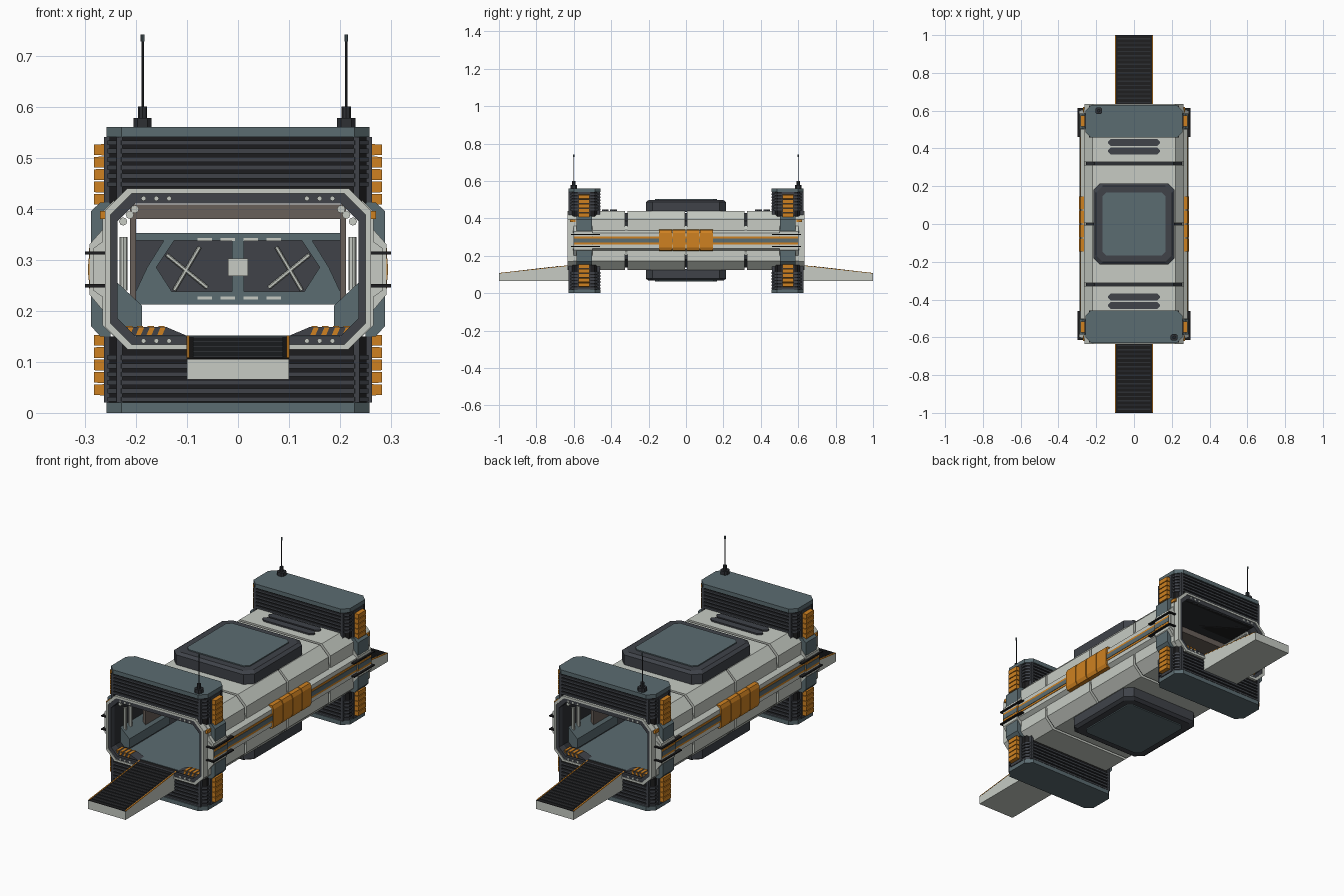
import bpy, bmesh, math
from mathutils import Matrix, Vector

if "Cube" in bpy.data.objects:
    bpy.data.objects.remove(bpy.data.objects["Cube"])


def mat(name, r, g, b):
    m = bpy.data.materials.new(name)
    m.diffuse_color = (r, g, b, 1)
    m.use_nodes = True
    m.node_tree.nodes["Principled BSDF"].inputs["Base Color"].default_value = m.diffuse_color
    return m


LIGHT = mat("pale grey", 0.57, 0.60, 0.55)
BLUE = mat("blue grey", 0.105, 0.15, 0.165)
DARK = mat("dark grey", 0.05, 0.055, 0.066)
DEEP = mat("charcoal", 0.026, 0.029, 0.034)
BLACK = mat("near black", 0.012, 0.012, 0.013)
ORANGE = mat("orange", 0.62, 0.22, 0.015)
BROWN = mat("brown grey", 0.14, 0.115, 0.10)


def place(p, axis, t):
    u, v = p
    return {"x": (t, u, v), "y": (u, t, v), "z": (u, v, t)}[axis]


def finish(name, bm, m):
    bmesh.ops.recalc_face_normals(bm, faces=bm.faces)
    me = bpy.data.meshes.new(name)
    bm.to_mesh(me)
    bm.free()
    me.materials.append(m)
    ob = bpy.data.objects.new(name, me)
    bpy.context.collection.objects.link(ob)
    return ob


def prism(name, pts, axis, a, b, m, top=1.0):
    """Extrude a 2D outline along an axis; top scales the far end."""
    bm = bmesh.new()
    lo = [bm.verts.new(place(p, axis, a)) for p in pts]
    hi = [bm.verts.new(place((p[0] * top, p[1] * top), axis, b)) for p in pts]
    bm.faces.new(lo)
    bm.faces.new(hi)
    n = len(pts)
    for i in range(n):
        j = (i + 1) % n
        bm.faces.new((lo[i], lo[j], hi[j], hi[i]))
    return finish(name, bm, m)


def ring(name, outer, inner, a, b, m):
    """Hollow tube along y between two outlines with equal point counts."""
    bm = bmesh.new()
    loops = [[bm.verts.new(place(p, "y", t)) for p in pts]
             for pts, t in ((outer, a), (outer, b), (inner, b), (inner, a))]
    n = len(outer)
    for k in range(4):
        A, B = loops[k], loops[(k + 1) % 4]
        for i in range(n):
            j = (i + 1) % n
            bm.faces.new((A[i], A[j], B[j], B[i]))
    return finish(name, bm, m)


def octo(x0, x1, y0, y1, c):
    return [(x0 + c, y0), (x1 - c, y0), (x1, y0 + c), (x1, y1 - c),
            (x1 - c, y1), (x0 + c, y1), (x0, y1 - c), (x0, y0 + c)]


def box(name, x0, x1, y0, y1, z0, z1, m):
    return prism(name, [(x0, y0), (x1, y0), (x1, y1), (x0, y1)], "z", z0, z1, m)


def rod(name, a, b, r, m, sides=8):
    a, b = Vector(a), Vector(b)
    bm = bmesh.new()
    rot = (b - a).to_track_quat("Z", "Y").to_matrix().to_4x4()
    bmesh.ops.create_cone(bm, cap_ends=True, segments=sides, radius1=r, radius2=r,
                          depth=(b - a).length, matrix=Matrix.Translation((a + b) / 2) @ rot)
    return finish(name, bm, m)


HULL = octo(-.265, .265, .125, .44, .046)
SEAM = octo(-.253, .253, .137, .428, .043)
BORE = octo(-.236, .236, .15, .41, .035)

# Hull: dark liner tube with pale armour segments around it
ring("hull_liner", SEAM, BORE, -.605, .605, DEEP)
for i, (a, b) in enumerate(((-.605, -.327), (-.313, -.006), (.006, .313), (.327, .605))):
    ring(f"hull_segment_{i}", HULL, SEAM, a, b, LIGHT)
box("cabin_floor", -.2, .2, -.6, .6, .149, .152, BLUE)

# Top and bottom hatches
for name, z, d in (("top", .44, 1), ("bottom", .125, -1)):
    prism(f"{name}_hatch_frame", octo(-.215, .215, -.215, .215, .035), "z", z - .005 * d, z + .047 * d, DARK)
    prism(f"{name}_hatch_lip", octo(-.215, .215, -.215, .215, .035), "z", z + .047 * d, z + .058 * d, DARK, .93)
    prism(f"{name}_hatch_panel", octo(-.167, .167, -.167, .167, .02), "z", z + .056 * d, z + .063 * d, BLUE)
for s in (-1, 1):
    for y in (.387, .432):
        prism("roof_vent", octo(-.137, .137, s * y - .018, s * y + .018, .014), "z", .435, .447, DARK)

# Side rails, stripes and centre grips
for s in (-1, 1):
    rail = [(s * .255, .205), (s * .262, .225), (s * .284, .24), (s * .284, .322), (s * .262, .338), (s * .255, .36)]
    prism("side_rail", rail, "y", -.605, .605, LIGHT)
    x = sorted((s * .27, s * .286))
    box("orange_stripe", *x, -.6, .6, .26, .302, ORANGE)
    x = sorted((s * .27, s * .288))
    box("stripe_centre", *x, -.6, .6, .27, .292, BLUE)
    for k in range(4):
        y = -.147 + k * .0735
        prism("side_grip", [(s * .255, .225), (s * .284, .228), (s * .292, .245), (s * .292, .322),
                            (s * .284, .338), (s * .255, .34)], "y", y + .002, y + .0715, ORANGE)

for e in (-1, 1):  # both ends
    def yr(a, b):
        return sorted((e * a, e * b))
    y0, y1 = yr(.458, .628)

    # Upper and lower louvred blocks with caps
    for name, za, zb, cap in (("upper", .41, .54, (.54, .56)), ("lower", .02, .15, (0, .02))):
        prism(f"{name}_block", octo(-.252, .252, y0 + .006, y1 - .006, .026), "z", za, zb, BLACK)
        prism(f"{name}_cap", octo(-.258, .258, y0 - .001, y1 + .001, .03), "z", *cap, BLUE)
        z_first = .443 if name == "upper" else .022
        for k in range(6):
            z = z_first + k * .0163
            prism("louvre", octo(-.256, .256, y0, y1, .028), "z", z, z + .0095, DARK)
        for s in (-1, 1):  # plain corner posts beside the slots
            for ya, yb in ((y0 + .001, y0 + .02), (y1 - .02, y1 - .001)):
                box("corner_post", *sorted((s * .226, s * .238)), ya, yb, za, zb, DARK)
            box("side_post", *sorted((s * .24, s * .262)), *yr(.508, .583), za, zb, DARK)
            zo = .407 if name == "upper" else .034
            for k in range(5):
                z = zo + k * .0243
                prism("orange_buffer", [(s * .255, z), (s * .282, z + .001), (s * .282, z + .0215), (s * .255, z + .0225)],
                      "y", *yr(.516, .574), ORANGE)

    # Door frame: pale octagonal rim and dark inner frame
    ring("door_rim", octo(-.261, .261, .124, .44, .045), octo(-.25, .25, .134, .43, .042), *yr(.6, .634), LIGHT)
    ring("door_frame", octo(-.251, .251, .133, .431, .042), BORE, *yr(.597, .631), DARK)
    for s in (-1, 1):
        for x in (.135, .16, .185):
            for z in (.42, .141):
                rod("frame_bolt", (s * x, e * .62, z), (s * x, e * .634, z), .005, LIGHT)

        # Side clamps, guide bars and marker lamp
        clamp = [(s * .25, .15), (s * .27, .15), (s * .288, .17), (s * .288, .395), (s * .27, .412), (s * .25, .412)]
        prism("side_clamp", clamp, "y", *yr(.502, .585), BLUE)
        prism("clamp_rail", [(s * .26, .195), (s * .291, .232), (s * .291, .33), (s * .26, .365)],
              "y", *yr(.5, .602), LIGHT)
        box("clamp_stripe", *sorted((s * .28, s * .2925)), *yr(.498, .6), .26, .302, ORANGE)
        box("clamp_stripe_centre", *sorted((s * .28, s * .294)), *yr(.498, .6), .27, .292, BLUE)
        for z in (.249, .313):
            box("guide_bar", *sorted((s * .255, s * .3)), *yr(.46, .615), z - .003, z + .003, BLACK)
        box("marker_lamp", *sorted((s * .255, s * .27)), *yr(.59, .62), .38, .395, ORANGE)

        # Entrance interior: wall wedges, pipes, hazard plates
        prism("wall_wedge", [(s * .236, .255), (s * .236, .165), (s * .188, .165), (s * .188, .21)],
              "y", *yr(.25, .56), BLUE)
        prism("hazard_block", [(s * .1, .151), (s * .23, .151), (s * .23, .168), (s * .14, .168)],
              "y", *yr(.57, .618), DARK)
        for k in range(4):
            x = s * (.15 + k * .021)
            prism("hazard_stripe", [(x - .008, .153), (x + .002, .153), (x + .008, .167), (x - .002, .167)],
                  "y", *yr(.61, .62), ORANGE)
            box("hazard_tread", *sorted((x - .006, x + .006)), *yr(.572, .616), .166, .17, ORANGE)
        for y in (.5, .54):
            rod("wall_pipe", (s * .224, e * y, .24), (s * .224, e * y, .345), .008, LIGHT)
        for x, z in ((.225, .375), (.212, .388), (.202, .399)):
            rod("corner_pipe", (s * x, e * .42, z), (s * x, e * .58, z), .008, LIGHT)
        box("brown_jamb", *sorted((s * .2, s * .212)), *yr(.3, .42), .21, .385, BROWN)
    box("brown_lintel", -.212, .212, *yr(.3, .42), .38, .408, BROWN)

    # Ramp with treads and orange edges
    prism("ramp", [(e * .61, .065), (e * 1.0, .065), (e * 1.0, .105), (e * .61, .148)], "x", -.1, .1, LIGHT)
    prism("ramp_mat", [(e * .61, .147), (e * 1.0, .104), (e * 1.0, .107), (e * .61, .15)], "x", -.1, .1, BLACK)
    for s in (-1, 1):
        prism("ramp_edge", [(e * .61, .148), (e * .998, .105), (e * .998, .1085), (e * .61, .1515)],
              "x", *sorted((s * .095, s * .1005)), ORANGE)
    for k in range(16):
        y = .64 + k * .0225
        z = .15 - (y - .61) * .1103
        box("ramp_tread", -.088, .088, *yr(y, y + .007), z - .002, z + .0025, DEEP)

    # Antenna
    ax, ay = (.212, -.6) if e < 0 else (-.187, .6)
    prism("antenna_base", octo(ax - .018, ax + .018, ay - .018, ay + .018, .008), "z", .558, .578, DEEP)
    rod("antenna_collar", (ax, ay, .576), (ax, ay, .6), .009, DEEP)
    rod("antenna_rod", (ax, ay, .6), (ax, ay, .73), .0025, DEEP)
    rod("antenna_tip", (ax, ay, .727), (ax, ay, .741), .0035, BLUE)

# Middle bulkhead with braces and trim
box("bulkhead", -.2, .2, -.01, .01, .212, .352, DARK)
for e in (-1, 1):
    ys = sorted((e * .009, e * .014))
    box("bulkhead_lower_trim", -.2, .2, *ys, .212, .238, BLUE)
    box("bulkhead_upper_trim", -.2, .2, *ys, .338, .352, BLUE)
    box("bulkhead_post", -.012, .012, *ys, .238, .338, BLUE)
    box("bulkhead_screen", -.02, .02, *sorted((e * .013, e * .018)), .268, .302, LIGHT)
    for x in (-.065, -.02, .025, .07):
        for z in (.225, .34):
            box("trim_dash", x - .014, x + .014, *sorted((e * .013, e * .016)), z - .003, z + .003, LIGHT)
    for s in (-1, 1):
        prism("bulkhead_gusset", [(s * .2, .238), (s * .13, .238), (s * .16, .285), (s * .125, .338), (s * .145, .338),
                                  (s * .178, .285)], "y", *ys, BLUE)
        rod("brace", (s * .125, e * .016, .24), (s * .075, e * .016, .325), .004, LIGHT, 6)
        rod("brace", (s * .14, e * .016, .31), (s * .06, e * .016, .245), .004, LIGHT, 6)
